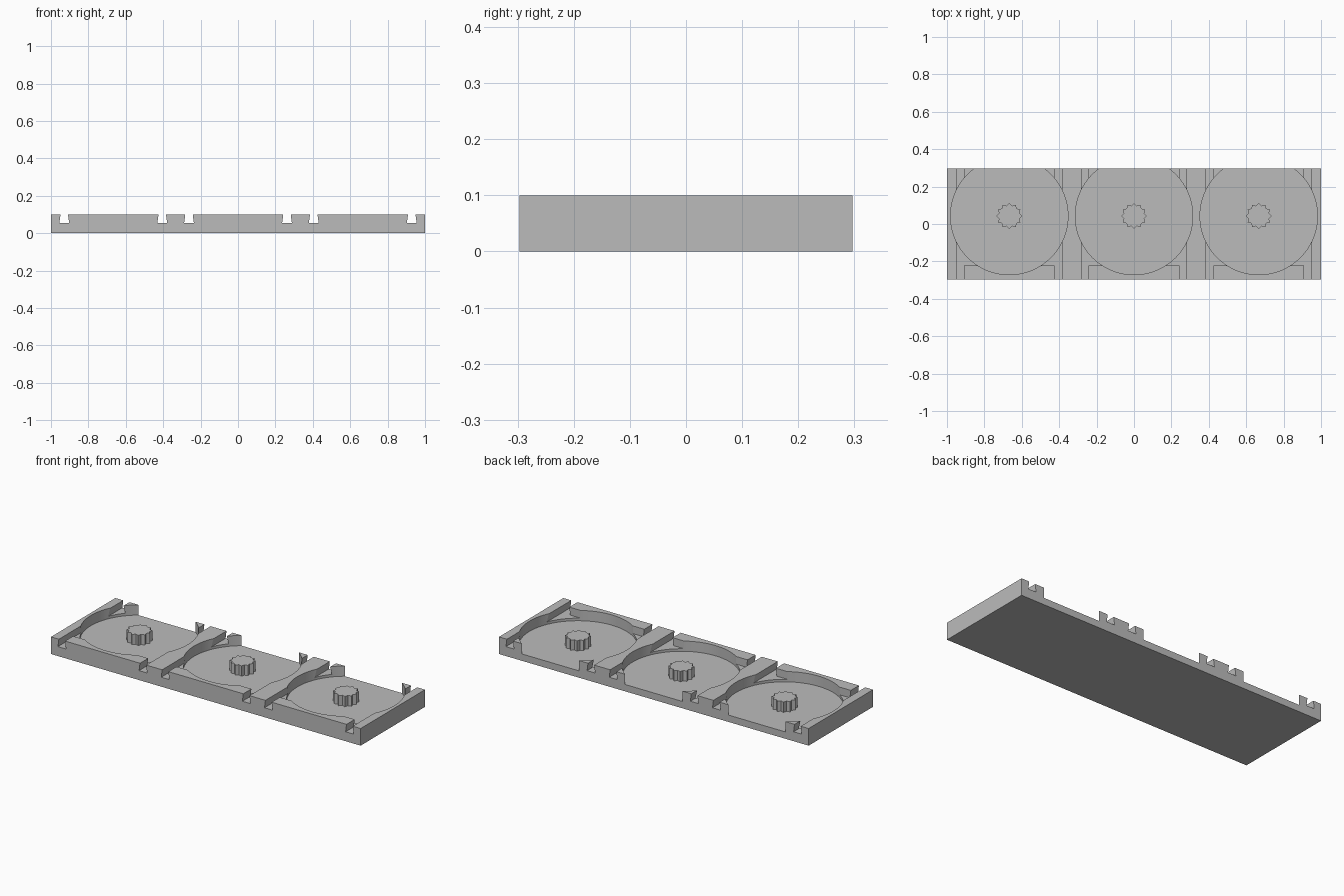
import bpy
import bmesh
from math import pi, cos, sin

cube = bpy.data.objects.get("Cube")
if cube:
    bpy.data.objects.remove(cube, do_unlink=True)

HEIGHT, HALF_Y = 0.1, 0.297
FLOOR, GROOVE_Z = 0.04, 0.055
CENTRES = (-0.667, 0, 0.667)
DIAL_Y, DIAL_R = 0.043, 0.314

grey = bpy.data.materials.new("plain grey")
grey.use_nodes = True
COLOUR = (0.5, 0.5, 0.5, 1)
grey.diffuse_color = COLOUR
grey.node_tree.nodes["Principled BSDF"].inputs["Base Color"].default_value = COLOUR


def prism(name, outline, direction):
    """Extrude a closed outline of 3D points along a direction."""
    bm = bmesh.new()
    face = bm.faces.new([bm.verts.new(p) for p in outline])
    new = bmesh.ops.extrude_face_region(bm, geom=[face])["geom"]
    bmesh.ops.translate(bm, vec=direction,
                        verts=[g for g in new if isinstance(g, bmesh.types.BMVert)])
    bmesh.ops.recalc_face_normals(bm, faces=bm.faces)
    mesh = bpy.data.meshes.new(name)
    bm.to_mesh(mesh)
    bm.free()
    mesh.materials.append(grey)
    obj = bpy.data.objects.new(name, mesh)
    bpy.context.collection.objects.link(obj)
    return obj


def box(name, x0, x1, y0, y1, z0, z1):
    outline = [(x0, y0, z0), (x1, y0, z0), (x1, y1, z0), (x0, y1, z0)]
    return prism(name, outline, (0, 0, z1 - z0))


def ring(cx, z, radii, count):
    """Points round a dial centre, cycling through the radii."""
    return [(cx + radii[i % len(radii)] * cos(2 * pi * i / count),
             DIAL_Y + radii[i % len(radii)] * sin(2 * pi * i / count), z)
            for i in range(count)]


# Base plate
plate = box("base_plate", -1, 1, -HALF_Y, HALF_Y, 0, HEIGHT)

cutters = []
for cx in CENTRES:
    # Round pocket, open at the back
    cutters.append(prism("pocket_cutter", ring(cx, FLOOR, [DIAL_R], 128), (0, 0, 0.2)))
    # Shallow recess behind the front wall
    cutters.append(box("recess_cutter", cx - 0.262, cx + 0.262, -0.222, 0, GROOVE_Z, 0.2))
    # Undercut grooves running front to back on both sides
    for side in (-1, 1):
        mid = cx + side * 0.262
        profile = [(-0.026, GROOVE_Z), (0.026, GROOVE_Z), (0.02, HEIGHT),
                   (0.02, 0.2), (-0.02, 0.2), (-0.02, HEIGHT)]
        outline = [(mid + x, -0.4, z) for x, z in profile]
        cutters.append(prism("groove_cutter", outline, (0, 0.8, 0)))

for cutter in cutters:
    cutter.hide_render = True
    mod = plate.modifiers.new("cut", 'BOOLEAN')
    mod.operation = 'DIFFERENCE'
    mod.solver = 'EXACT'
    mod.object = cutter

# Bake the cuts and drop the cutters
bpy.context.view_layer.update()
graph = bpy.context.evaluated_depsgraph_get()
cut_mesh = bpy.data.meshes.new_from_object(plate.evaluated_get(graph))
plate.modifiers.clear()
plate.data = cut_mesh
for cutter in cutters:
    bpy.data.objects.remove(cutter, do_unlink=True)

# Smooth pocket walls with sharp rims
bpy.ops.object.select_all(action='DESELECT')
plate.select_set(True)
bpy.context.view_layer.objects.active = plate
bpy.ops.object.shade_smooth_by_angle(angle=pi / 6)

# Toothed hub in the middle of each pocket
for name, cx in zip(("right", "middle", "left"), CENTRES):
    prism(name + "_toothed_hub", ring(cx, FLOOR - 0.005, [0.069, 0.056], 24),
          (0, 0, HEIGHT - FLOOR + 0.005))
